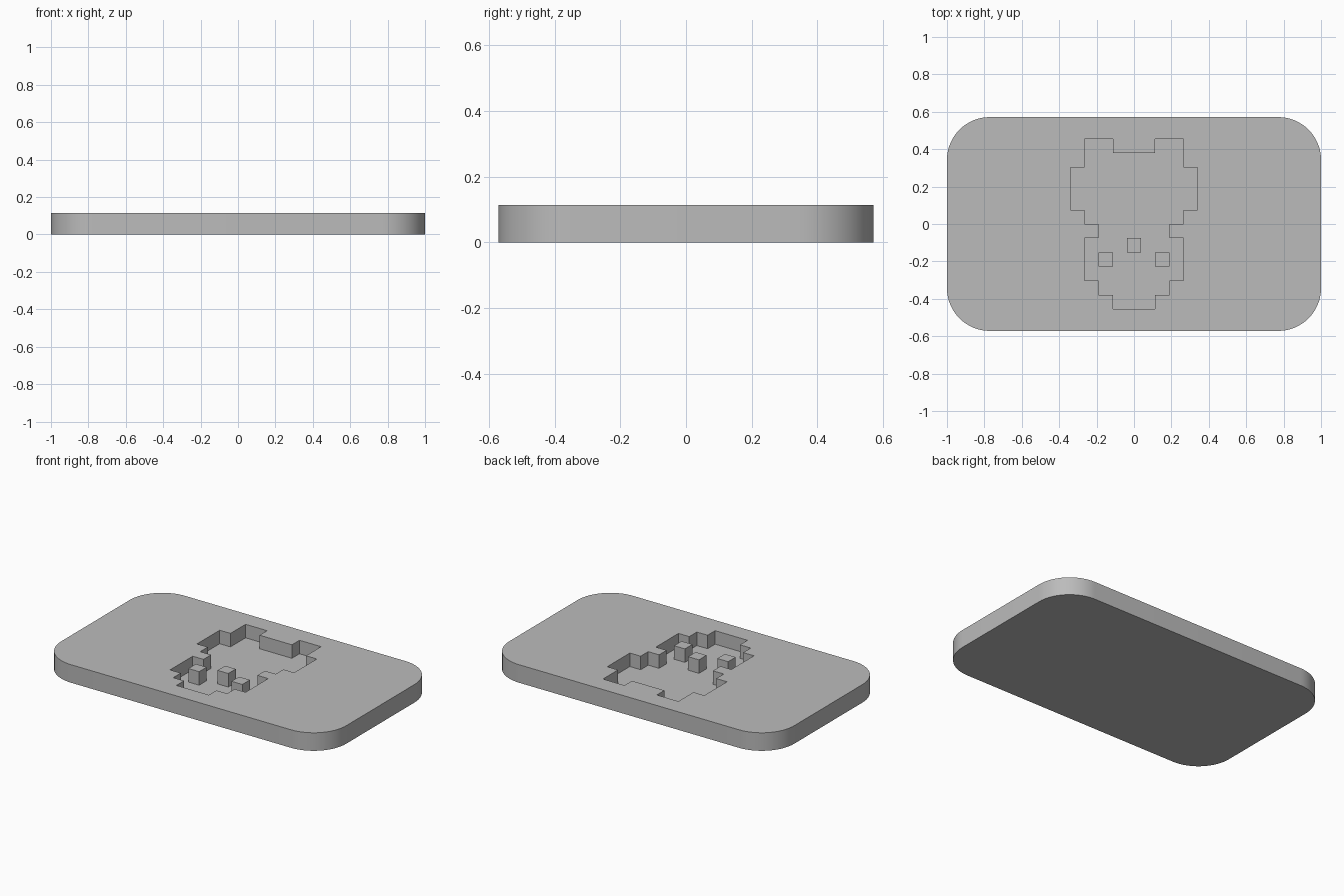
import bpy, bmesh
from math import sin, cos, pi

if "Cube" in bpy.data.objects:
    bpy.data.objects.remove(bpy.data.objects["Cube"], do_unlink=True)

MM = 2 / 70             # plate is 70 x 40 x 4 in these steps
CELL = 0.0757           # size of one square of the stepped recess
TOP, FLOOR = 4 * MM, 1 * MM

grey = bpy.data.materials.new("plain grey")
grey.use_nodes = True
grey.diffuse_color = (0.5, 0.5, 0.5, 1)
grey.node_tree.nodes["Principled BSDF"].inputs["Base Color"].default_value = (0.5, 0.5, 0.5, 1)


def prism(name, outline, z0, z1):
    """Extrude a flat outline from z0 to z1."""
    bm = bmesh.new()
    base = bm.faces.new([bm.verts.new((x, y, z0)) for x, y in outline])
    top = bmesh.ops.extrude_face_region(bm, geom=[base], use_keep_orig=True)["geom"]
    bmesh.ops.translate(bm, vec=(0, 0, z1 - z0),
                        verts=[v for v in top if isinstance(v, bmesh.types.BMVert)])
    bmesh.ops.recalc_face_normals(bm, faces=bm.faces)
    mesh = bpy.data.meshes.new(name)
    bm.to_mesh(mesh)
    bm.free()
    mesh.materials.append(grey)
    obj = bpy.data.objects.new(name, mesh)
    bpy.context.collection.objects.link(obj)
    return obj


# Rounded plate
radius, steps = 8 * MM, 16
rounded = []
for quarter, (sx, sy) in enumerate([(1, 1), (-1, 1), (-1, -1), (1, -1)]):
    for i in range(steps + 1):
        a = (quarter + i / steps) * pi / 2
        rounded.append((sx * (1 - radius) + radius * cos(a),
                        sy * (20 * MM - radius) + radius * sin(a)))
plate = prism("plate", rounded, 0, TOP)

# Stepped recess: right half in cells, mirrored for the left
half = [(1.5, 5), (1.5, 6), (3.5, 6), (3.5, 4), (4.5, 4), (4.5, 1), (3.5, 1), (3.5, 0),
        (2.5, 0), (2.5, -1), (3.5, -1), (3.5, -4), (2.5, -4), (2.5, -5), (1.5, -5), (1.5, -6)]
stepped = half + [(-x, y) for x, y in reversed(half)]
cutter = prism("recess_cutter", [(x * CELL, y * CELL) for x, y in stepped], FLOOR, TOP + 0.1)
cutter.hide_render = True

cut = plate.modifiers.new("recess", 'BOOLEAN')
cut.operation, cut.solver, cut.object = 'DIFFERENCE', 'EXACT', cutter
bpy.ops.object.select_all(action='DESELECT')
bpy.context.view_layer.objects.active = plate
plate.select_set(True)
bpy.ops.object.modifier_apply(modifier=cut.name)
bpy.data.objects.remove(cutter, do_unlink=True)
bpy.ops.object.shade_smooth_by_angle(angle=pi / 6)

# Square posts left standing in the recess
for name, x, y in [("centre_post", 0, -1.5), ("left_post", 2, -2.5), ("right_post", -2, -2.5)]:
    corners = [(-.5, -.5), (.5, -.5), (.5, .5), (-.5, .5)]
    prism(name, [((x + dx) * CELL, (y + dy) * CELL) for dx, dy in corners], FLOOR, TOP)
